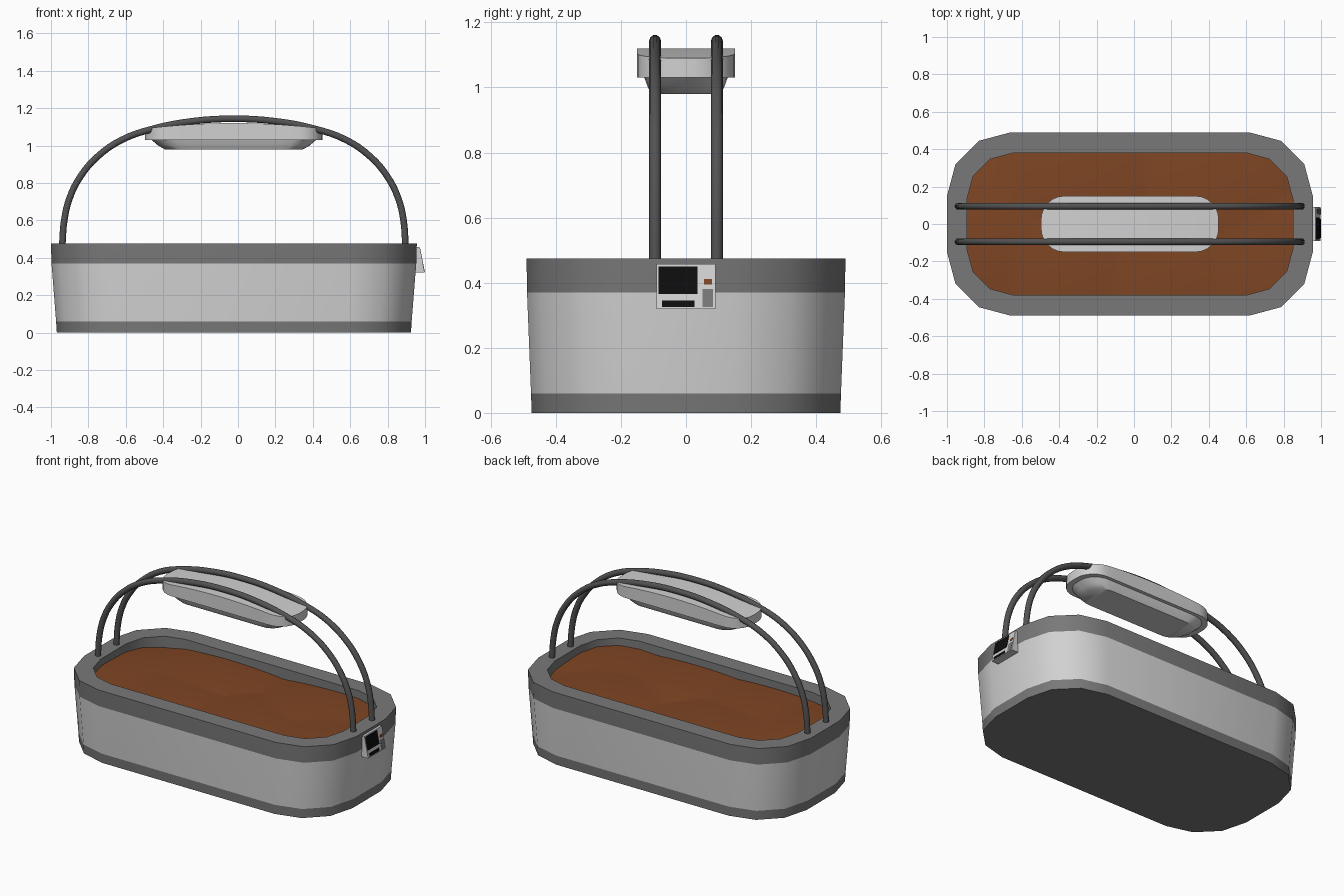
import bpy, bmesh, math

if "Cube" in bpy.data.objects:
    bpy.data.objects.remove(bpy.data.objects["Cube"])

CX = -0.022  # centre of the planter; the side display sticks out to x = 1


def mat(name, r, g, b):
    m = bpy.data.materials.new(name)
    m.diffuse_color = (r, g, b, 1)
    m.use_nodes = True
    m.node_tree.nodes["Principled BSDF"].inputs["Base Color"].default_value = m.diffuse_color
    return m


LIGHT = mat("light grey", 0.64, 0.64, 0.64)
GREY = mat("mid grey", 0.19, 0.19, 0.19)
DARK = mat("dark grey", 0.085, 0.085, 0.085)
SOIL = mat("soil brown", 0.21, 0.06, 0.017)
BLACK = mat("screen black", 0.004, 0.004, 0.004)


def finish(name, bm, mats, angle=35):
    bmesh.ops.recalc_face_normals(bm, faces=bm.faces)
    me = bpy.data.meshes.new(name)
    bm.to_mesh(me)
    bm.free()
    ob = bpy.data.objects.new(name, me)
    bpy.context.collection.objects.link(ob)
    for m in mats:
        me.materials.append(m)
    bpy.ops.object.select_all(action='DESELECT')
    ob.select_set(True)
    bpy.context.view_layer.objects.active = ob
    if angle:
        bpy.ops.object.shade_smooth_by_angle(angle=math.radians(angle))
    return ob


def outline(hx, hy, r, segs, step=9):
    """Rounded rectangle, anticlockwise from the +x side; long edges split by step."""
    pts = []
    for q, (sx, sy) in enumerate([(1, 1), (-1, 1), (-1, -1), (1, -1)]):
        for i in range(segs + 1):
            a = math.pi / 2 * (q + i / segs)
            pts.append((sx * (hx - r) + r * math.cos(a), sy * (hy - r) + r * math.sin(a)))
    out = []
    for (x0, y0), (x1, y1) in zip(pts, pts[1:] + pts[:1]):
        n = max(1, math.ceil(math.hypot(x1 - x0, y1 - y0) / step))
        out += [(x0 + (x1 - x0) * k / n, y0 + (y1 - y0) * k / n) for k in range(n)]
    return out


def loft(bm, rings, mat_ids=None):
    """Skin a list of equal-length rings of points; returns rings of verts."""
    vs = [[bm.verts.new(p) for p in ring] for ring in rings]
    n = len(vs[0])
    for k in range(len(vs) - 1):
        for i in range(n):
            j = (i + 1) % n
            f = bm.faces.new((vs[k][i], vs[k][j], vs[k + 1][j], vs[k + 1][i]))
            f.material_index = mat_ids[k] if mat_ids else 0
    return vs


def ring(pts, z, s=1.0):
    return [(CX + x * s, y * s, z) for x, y in pts]


# planter tub: grey base band, light wall, grey rim and inner wall
outer = outline(0.978, 0.49, 0.34, 3)
inner = outline(0.872, 0.38, 0.25, 3)
bm = bmesh.new()
vs = loft(bm, [ring(outer, 0, 0.968), ring(outer, 0.06, 0.972), ring(outer, 0.37, 0.997),
               ring(outer, 0.475), ring(inner, 0.475), ring(inner, 0.33)], [1, 0, 1, 1, 1])
bm.faces.new(vs[0]).material_index = 1
bm.faces.new(vs[-1]).material_index = 1
finish("planter_tub", bm, [LIGHT, GREY])

# soil: overlapping soft mounds that meet in creases
MOUNDS = [(-0.35, -0.22), (0.2, -0.25), (-0.3, 0.2), (0.48, 0.2), (-0.8, -0.1), (0.75, -0.2)]


def soil_z(x, y):
    return 0.37 + max(0.06 - 0.14 * ((x - a) ** 2 + (y - b) ** 2) for a, b in MOUNDS)


bed = outline(0.872, 0.38, 0.25, 3, 0.04)
bm = bmesh.new()
rings = []
for k in range(14):
    s = 1 - k / 14
    rings.append([(CX + x * s, y * s, soil_z(x * s, y * s)) for x, y in bed])
vs = loft(bm, rings)
c = bm.verts.new((CX, 0, soil_z(0, 0)))
for i in range(len(bed)):
    bm.faces.new((vs[-1][i], vs[-1][(i + 1) % len(bed)], c))
finish("soil", bm, [SOIL], 40)

# two arched tubes
half = [(-0.918, 0.46), (-0.907, 0.6), (-0.878, 0.72), (-0.82, 0.835), (-0.73, 0.94),
        (-0.60, 1.03), (-0.43, 1.09), (-0.22, 1.13)]
path = half + [(0, 1.143)] + [(-x, z) for x, z in reversed(half)]
for name, y in (("front_arch", -0.095), ("back_arch", 0.095)):
    cu = bpy.data.curves.new(name, 'CURVE')
    cu.dimensions = '3D'
    cu.bevel_depth = 0.0185
    cu.bevel_resolution = 3
    cu.resolution_u = 4
    cu.use_fill_caps = True
    sp = cu.splines.new('BEZIER')
    sp.bezier_points.add(len(path) - 1)
    for p, (x, z) in zip(sp.bezier_points, path):
        p.co = (CX + x, y, z)
        p.handle_left_type = p.handle_right_type = 'AUTO'
    cu.materials.append(DARK)
    ob = bpy.data.objects.new(name, cu)
    bpy.context.collection.objects.link(ob)

# lamp head: arched top, lip, and shallow tapered underside
def lamp_ring(hx, hy, r, z):
    return ring(outline(hx, hy, r, 6, 0.07), z)


bm = bmesh.new()
top = [(x, y, 1.12 - 0.03 * ((x - CX) / 0.475) ** 2) for x, y, z in lamp_ring(0.475, 0.15, 0.125, 0)]
lip = lamp_ring(0.475, 0.15, 0.125, 1.03)


def inset(dx, dy, z):
    return [(CX + (x - CX) * dx / 0.475, y * dy / 0.15, z) for x, y, _ in lip]


vs = loft(bm, [top, lip, inset(0.44, 0.128, 1.03), inset(0.405, 0.117, 1.0), inset(0.37, 0.105, 0.98)])
n = len(top)
for v in (vs[0], vs[-1]):
    for i in range(n // 2 - 1):
        bm.faces.new((v[i], v[i + 1], v[n - 2 - i], v[n - 1 - i]))
finish("lamp_head", bm, [LIGHT], 40)

# tilted display box on the right end
def face_x(z):
    return 1.0 - (z - 0.32) * 0.2


def slab(name, y0, y1, z0, z1, back, lift, m):
    """Box whose front follows the tilted display face."""
    bm = bmesh.new()
    loops = []
    for front in (False, True):
        loops.append([(face_x(z) + lift if front else back(z), y, z)
                      for y, z in ((y0, z0), (y1, z0), (y1, z1), (y0, z1))])
    vs = loft(bm, loops)
    for v in vs:
        bm.faces.new(v)
    finish(name, bm, [m], 0)


slab("display_box", -0.09, 0.09, 0.32, 0.457, lambda z: 0.94, -0.002, LIGHT)
for name, y0, y1, z0, z1, m in (
        ("display_screen", -0.084, 0.036, 0.366, 0.45, BLACK),
        ("display_strip", -0.074, 0.026, 0.326, 0.345, BLACK),
        ("display_button", 0.05, 0.083, 0.325, 0.381, GREY),
        ("display_icon", 0.056, 0.08, 0.395, 0.412, SOIL)):
    slab(name, y0, y1, z0, z1, lambda z: face_x(z) - 0.004, 0, m)
